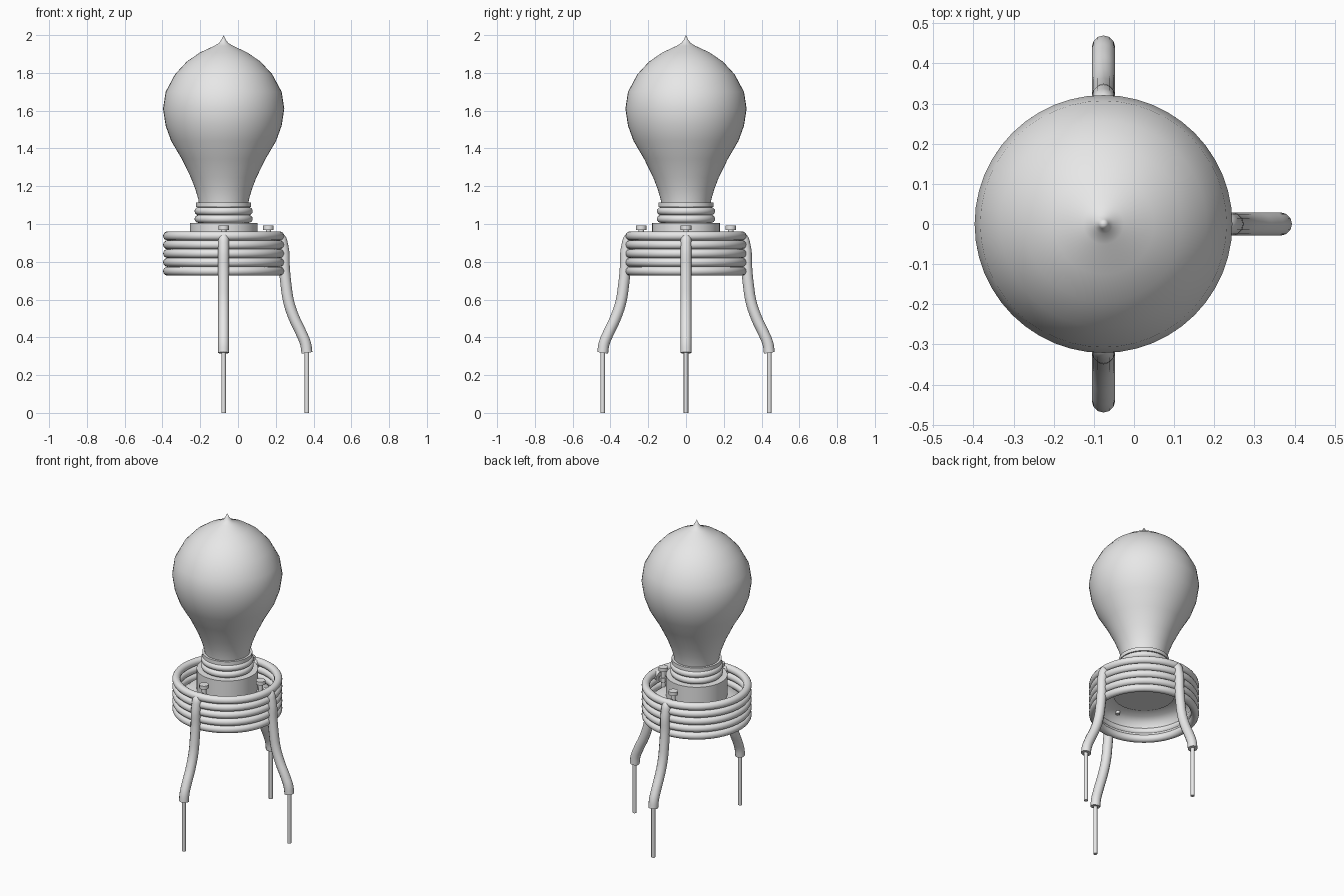
import bpy, math
from mathutils import Vector

if "Cube" in bpy.data.objects:
    bpy.data.objects.remove(bpy.data.objects["Cube"])

AXIS = Vector((-0.076, 0, 0))   # centre line of the bulb and base

grey = bpy.data.materials.new("light grey")
grey.diffuse_color = (0.8, 0.8, 0.8, 1)
grey.use_nodes = True
grey.node_tree.nodes["Principled BSDF"].inputs["Base Color"].default_value = grey.diffuse_color


def finish(ob, name, angle=40):
    ob.name = name
    ob.data.materials.clear()
    ob.data.materials.append(grey)
    bpy.ops.object.select_all(action='DESELECT')
    ob.select_set(True)
    bpy.context.view_layer.objects.active = ob
    bpy.ops.object.shade_smooth_by_angle(angle=math.radians(angle))
    return ob


def lathe(name, profile, n=48, angle=40):
    """Revolve (radius, z) points, listed from bottom to top."""
    verts, faces, rings = [], [], []
    for r, z in profile:
        if r == 0:
            rings.append([len(verts)] * n)
            verts.append((AXIS.x, 0, z))
        else:
            rings.append(list(range(len(verts), len(verts) + n)))
            verts += [(AXIS.x + r * math.cos(2 * math.pi * i / n),
                       r * math.sin(2 * math.pi * i / n), z) for i in range(n)]
    for a, b in zip(rings, rings[1:]):
        for i in range(n):
            j = (i + 1) % n
            faces.append(tuple(dict.fromkeys((a[i], a[j], b[j], b[i]))))
    me = bpy.data.meshes.new(name)
    me.from_pydata(verts, [], faces)
    ob = bpy.data.objects.new(name, me)
    bpy.context.collection.objects.link(ob)
    return finish(ob, name, angle)


def cylinder(name, r, z0, z1, loc, n=16):
    bpy.ops.mesh.primitive_cylinder_add(vertices=n, radius=r, depth=z1 - z0,
                                        location=(loc.x, loc.y, (z0 + z1) / 2))
    return finish(bpy.context.object, name)


def tube(name, points, r):
    cu = bpy.data.curves.new(name, 'CURVE')
    cu.dimensions = '3D'
    cu.bevel_depth = r
    cu.bevel_resolution = 4
    cu.resolution_u = 5
    cu.use_fill_caps = True
    sp = cu.splines.new('BEZIER')
    sp.bezier_points.add(len(points) - 1)
    for bp, p in zip(sp.bezier_points, points):
        bp.co = p
        bp.handle_left_type = bp.handle_right_type = 'AUTO'
    ob = bpy.data.objects.new(name, cu)
    bpy.context.collection.objects.link(ob)
    bpy.ops.object.select_all(action='DESELECT')
    ob.select_set(True)
    bpy.context.view_layer.objects.active = ob
    bpy.ops.object.convert(target='MESH')
    return finish(bpy.context.object, name)


# Pear-shaped bulb with a drawn-out tip
lathe("glass_bulb", [
    (0.130, 1.10), (0.134, 1.13), (0.150, 1.185), (0.173, 1.245), (0.222, 1.345),
    (0.278, 1.44), (0.307, 1.52), (0.321, 1.61), (0.307, 1.70), (0.257, 1.793),
    (0.195, 1.86), (0.125, 1.908), (0.050, 1.943), (0.024, 1.958),
    (0.012, 1.975), (0, 2.0)], angle=60)

# Ribbed screw neck: two rounded rings and a collar
neck = [(0.13, 1.0)]
for zc in (1.027, 1.068):
    for k in range(9):
        a = -math.pi / 2 + math.pi * k / 8
        neck.append((0.134 + 0.020 * math.cos(a), zc + 0.0205 * math.sin(a)))
neck += [(0.146, 1.089), (0.146, 1.113), (0.130, 1.113)]
lathe("screw_neck", neck, angle=50)

# Round socket under the neck
cylinder("socket", 0.179, 0.87, 1.005, AXIS, 48)

# Stacked rings of the base
for i in range(5):
    bpy.ops.mesh.primitive_torus_add(major_segments=64, minor_segments=16,
                                     major_radius=0.297, minor_radius=0.0235,
                                     location=AXIS + Vector((0, 0, 0.7505 + 0.0466 * i)))
    finish(bpy.context.object, f"base_ring_{i + 1}", 60)

# Hollow inner shell that carries the socket
lathe("inner_shell", [(0.284, 0.735), (0.281, 0.80), (0.268, 0.84),
                      (0.235, 0.865), (0.17, 0.878), (0, 0.88)], angle=60)

# Three legs, each with a pin and a bolt
LEG = [(0.268, 0.922), (0.293, 0.928), (0.313, 0.885), (0.322, 0.76), (0.330, 0.68),
       (0.344, 0.59), (0.372, 0.505), (0.412, 0.42), (0.434, 0.365), (0.441, 0.318)]
for side, d in (("right", Vector((1, 0, 0))), ("front", Vector((0, -1, 0))),
                ("back", Vector((0, 1, 0)))):
    tube(f"{side}_leg", [AXIS + d * r + Vector((0, 0, z)) for r, z in LEG], 0.029)
    cylinder(f"{side}_pin", 0.012, 0, 0.34, AXIS + d * 0.441, 12)
    spot = AXIS + d * 0.237
    cylinder(f"{side}_bolt_shaft", 0.014, 0.85, 0.975, spot, 12)
    cylinder(f"{side}_bolt_nut", 0.025, 0.90, 0.925, spot, 6)
    cylinder(f"{side}_bolt_head", 0.028, 0.969, 0.991, spot, 12)
